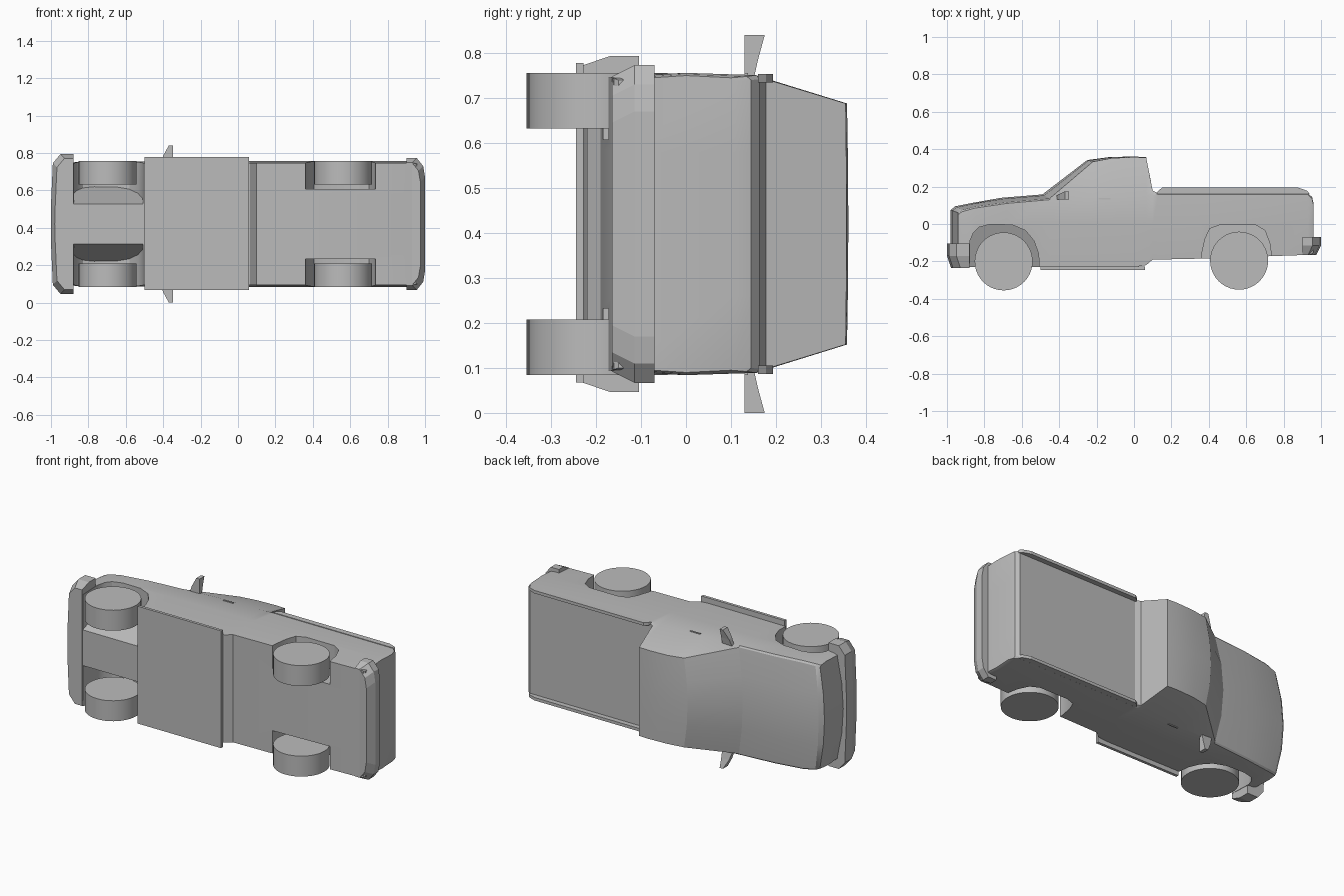
import bpy, bmesh, math
from mathutils import Matrix

# The truck lies on its side: nose at -x, roof toward +y, width along z
MID = 0.42

cube = bpy.data.objects.get("Cube")
if cube:
    bpy.data.objects.remove(cube)

paint = bpy.data.materials.new("plain_grey")
paint.use_nodes = True
GREY = (0.5, 0.5, 0.5, 1)
paint.diffuse_color = GREY
paint.node_tree.nodes["Principled BSDF"].inputs["Base Color"].default_value = GREY


def finish(name, bm, smooth=None):
    bmesh.ops.recalc_face_normals(bm, faces=bm.faces)
    mesh = bpy.data.meshes.new(name)
    bm.to_mesh(mesh)
    bm.free()
    mesh.materials.append(paint)
    obj = bpy.data.objects.new(name, mesh)
    bpy.context.collection.objects.link(obj)
    if smooth:
        shade(obj, smooth)
    return obj


def shade(obj, angle):
    bpy.ops.object.select_all(action="DESELECT")
    obj.select_set(True)
    bpy.context.view_layer.objects.active = obj
    bpy.ops.object.shade_smooth_by_angle(angle=math.radians(angle))


def loft(bm, rings):
    """Bridge equal closed rings of points and return their vertices."""
    rows = [[bm.verts.new(p) for p in ring] for ring in rings]
    n = len(rows[0])
    for a, b in zip(rows, rows[1:]):
        for i in range(n):
            j = (i + 1) % n
            bm.faces.new((a[i], a[j], b[j], b[i]))
    return rows


def solid(name, rings, smooth=None):
    bm = bmesh.new()
    rows = loft(bm, rings)
    bm.faces.new(rows[0])
    bm.faces.new(rows[-1])
    return finish(name, bm, smooth)


def box(name, x, y, z):
    return solid(name, [[(x[0], y[0], k), (x[1], y[0], k),
                         (x[1], y[1], k), (x[0], y[1], k)] for k in z])


# Body sections: x, bow, bottom, belt height, belt half width,
# top edge height, top edge half width, top centre height
SECTIONS = [
    (-0.94, -0.04, -0.23, 0.05, 0.312, 0.06, 0.302, 0.075),
    (-0.92, -0.035, -0.23, 0.065, 0.32, 0.075, 0.31, 0.095),
    (-0.85, -0.03, -0.23, 0.085, 0.328, 0.093, 0.318, 0.11),
    (-0.68, -0.03, -0.23, 0.11, 0.33, 0.117, 0.32, 0.14),
    (-0.45, -0.04, -0.23, 0.13, 0.33, 0.137, 0.322, 0.158),
    (-0.22, -0.03, -0.23, 0.15, 0.331, 0.333, 0.27, 0.342),
    (-0.12, -0.01, -0.23, 0.152, 0.331, 0.352, 0.268, 0.358),
    (0.0, 0, -0.23, 0.154, 0.331, 0.358, 0.268, 0.361),
    (0.065, 0, -0.22, 0.155, 0.331, 0.355, 0.268, 0.357),
    (0.10, 0, -0.19, 0.156, 0.331, 0.178, 0.322, 0.178),
    (0.13, 0, -0.19, 0.157, 0.331, 0.163, 0.322, 0.163),
    (0.36, 0, -0.185, 0.157, 0.331, 0.163, 0.322, 0.163),
    (0.93, 0, -0.165, 0.157, 0.331, 0.163, 0.322, 0.163),
    (0.952, 0, -0.16, 0.135, 0.328, 0.145, 0.32, 0.145),
    (0.96, 0, -0.15, 0.10, 0.325, 0.11, 0.318, 0.11),
]
COLS = (-1, -0.5, 0, 0.5, 1)


def section(x, bow, bottom, belt, half, edge, top_half, centre):
    def px(f):
        return x + bow * (1 - f * f)
    base = [(px(f), bottom, MID + f * (half - 0.005)) for f in COLS]
    top = [(px(f), centre + (edge - centre) * f * f, MID + f * top_half)
           for f in reversed(COLS)]

    def flank(s):
        return [(x, 0, MID + s * (half + 0.005)), (x, belt, MID + s * half)]
    return base + flank(1) + top + flank(-1)[::-1]


bm = bmesh.new()
rows = loft(bm, [section(*s) for s in SECTIONS])
for r in (rows[0], rows[-1]):
    for i in range(4):
        bm.faces.new((r[i], r[i + 1], r[10 - i], r[11 - i]))
    bm.faces.new(r[4:8])
    bm.faces.new((r[11], r[12], r[13], r[0]))
body = finish("body", bm)

# Wheel wells: the front ones have slanted inner walls
FRONT_ARCH = [(-0.88, -0.4), (-0.877, -0.09), (-0.86, -0.05), (-0.83, -0.018),
              (-0.77, -0.002), (-0.65, -0.005), (-0.58, -0.035),
              (-0.535, -0.09), (-0.51, -0.16), (-0.5, -0.4)]
REAR_ARCH = [(0.357, -0.4), (0.36, -0.17), (0.38, -0.08), (0.405, -0.025),
             (0.46, -0.005), (0.65, -0.005), (0.7, -0.035),
             (0.725, -0.1), (0.735, -0.17), (0.735, -0.4)]
cutters = []
for arch, inner in ((FRONT_ARCH, lambda y: 0.2 + 0.4 * y),
                    (REAR_ARCH, lambda y: 0.188)):
    for s in (-1, 1):
        cutter = solid("well_cutter",
                       [[(x, y, MID + s * inner(y)) for x, y in arch],
                        [(x, y, MID + s * 0.5) for x, y in arch]])
        cutter.hide_render = True
        mod = body.modifiers.new("well", "BOOLEAN")
        mod.operation = "DIFFERENCE"
        mod.solver = "EXACT"
        mod.object = cutter
        cutters.append(cutter)
bpy.context.view_layer.update()
cut_mesh = bpy.data.meshes.new_from_object(
    body.evaluated_get(bpy.context.evaluated_depsgraph_get()))
body.modifiers.clear()
body.data = cut_mesh
for cutter in cutters:
    bpy.data.objects.remove(cutter)
shade(body, 25)

# Wheels
for end, x, y in (("front", -0.697, -0.2), ("rear", 0.562, -0.196)):
    for side, s in (("right", -1), ("left", 1)):
        bm = bmesh.new()
        bmesh.ops.create_cone(
            bm, cap_ends=True, segments=40, radius1=0.155, radius2=0.155,
            depth=0.124, matrix=Matrix.Translation((x, y, MID + s * 0.274)))
        finish(f"{end}_{side}_wheel", bm, 30)


# Bumpers wrap the corners, with a tucked-in lower edge
def bumper(name, s, outline, levels):
    rings = []
    for y, inset in levels:
        half = [(s * (x - (inset if x > 0.9 else 0)), y, z - inset)
                for x, z in outline]
        rings.append([(x, y, MID + z) for x, y, z in half] +
                     [(x, y, MID - z) for x, y, z in reversed(half)])
    solid(name, rings)


bumper("front_bumper", -1, [(0.88, 0.373), (0.95, 0.373), (0.99, 0.325), (1, 0.1)],
       [(-0.105, 0), (-0.17, 0), (-0.235, 0.022)])
bumper("rear_bumper", 1, [(0.9, 0.353), (0.955, 0.353), (0.99, 0.31), (1, 0.25)],
       [(-0.07, 0), (-0.115, 0), (-0.165, 0.025)])

# Floor plate with side steps
box("running_board", (-0.5, 0.058), (-0.245, -0.228), (0.068, 0.778))

for side, s in (("right", -1), ("left", 1)):
    # Bed rail with sloped ends
    rail = [(0.12, 0.16), (0.13, 0.178), (0.15, 0.194),
            (0.88, 0.194), (0.925, 0.178), (0.94, 0.16)]
    solid(f"{side}_bed_rail", [[(x, y, MID + s * z) for x, y in rail]
                               for z in (0.315, 0.333)])
    # Door mirror flaring outward
    solid(f"{side}_mirror", [
        [(x, y, MID + s * z) for x, y in
         ((x0, 0.13), (-0.348, 0.13), (-0.348, y1), (x0, y1))]
        for x0, y1, z in ((-0.42, 0.145), ) and
        ((-0.415, 0.15, 0.32), (-0.4, 0.16, 0.365), (-0.37, 0.175, 0.42))])
    # Door handle
    box(f"{side}_door_handle", (-0.19, -0.125), (0.13, 0.138),
        (MID + s * 0.325, MID + s * 0.336))
